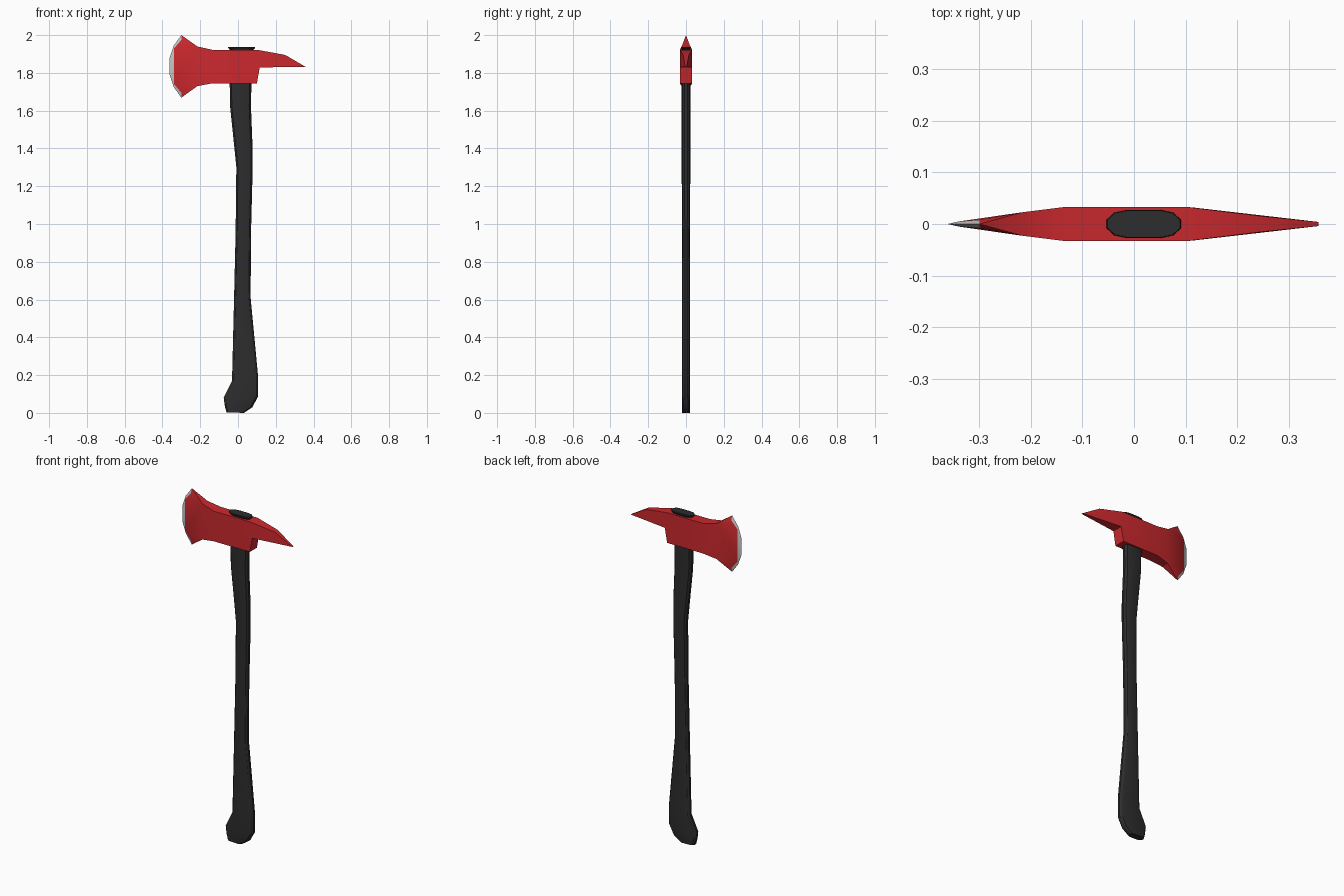
import bpy, bmesh, math

if "Cube" in bpy.data.objects:
    bpy.data.objects.remove(bpy.data.objects["Cube"])


def material(name, rgb):
    m = bpy.data.materials.new(name)
    m.diffuse_color = (*rgb, 1)
    m.use_nodes = True
    m.node_tree.nodes["Principled BSDF"].inputs["Base Color"].default_value = m.diffuse_color
    return m


RED = material("red paint", (0.60, 0.022, 0.027))
STEEL = material("bare steel", (0.55, 0.55, 0.55))
BLACK = material("black grip", (0.026, 0.026, 0.026))


def finish(name, bm, mats, angle):
    bmesh.ops.recalc_face_normals(bm, faces=bm.faces)
    mesh = bpy.data.meshes.new(name)
    bm.to_mesh(mesh)
    bm.free()
    for m in mats:
        mesh.materials.append(m)
    ob = bpy.data.objects.new(name, mesh)
    bpy.context.collection.objects.link(ob)
    bpy.ops.object.select_all(action='DESELECT')
    ob.select_set(True)
    bpy.context.view_layer.objects.active = ob
    bpy.ops.object.shade_smooth_by_angle(angle=math.radians(angle))
    return ob


def oval_loft(name, stations, mats, steps=5):
    """Skin rounded-end sections given as (z_left, x_left, z_right, x_right, half_width, end_depth)."""
    bm = bmesh.new()
    rings = []
    for zl, xl, zr, xr, w, d in stations:
        pts = []
        for side in (1, -1):
            for i in range(steps + 1):
                a = side * math.pi / 2 - math.pi * i / steps
                # right end runs +90..-90 degrees, left end -90..-270
                x = (xr - d if side == 1 else xl + d) + d * math.cos(a)
                z = zl + (zr - zl) * (x - xl) / (xr - xl)
                pts.append(bm.verts.new((x, w * math.sin(a), z)))
        rings.append(pts)
    for a, b in zip(rings, rings[1:]):
        for i in range(len(a)):
            j = (i + 1) % len(a)
            bm.faces.new((a[i], a[j], b[j], b[i]))
    bm.faces.new(rings[0])
    bm.faces.new(rings[-1])
    return finish(name, bm, mats, 30)


# Curved handle with a flared foot: (z left, x left, z right, x right, half width, end depth)
oval_loft("handle", [
    (0.003, -0.062, 0.000, 0.032, 0.020, 0.020),
    (0.035, -0.071, 0.030, 0.077, 0.021, 0.025),
    (0.080, -0.077, 0.085, 0.107, 0.021, 0.028),
    (0.170, -0.033, 0.200, 0.107, 0.021, 0.026),
    (0.610, -0.022, 0.610, 0.068, 0.021, 0.024),
    (0.950, -0.014, 0.950, 0.070, 0.021, 0.024),
    (1.300, -0.010, 1.300, 0.079, 0.023, 0.024),
    (1.390, -0.019, 1.390, 0.079, 0.023, 0.024),
    (1.620, -0.043, 1.620, 0.070, 0.023, 0.026),
    (1.780, -0.046, 1.780, 0.073, 0.024, 0.026),
], [BLACK])

# Handle end showing through the top of the head
oval_loft("handle_cap", [
    (1.900, -0.045, 1.900, 0.083, 0.022, 0.036),
    (1.922, -0.045, 1.922, 0.083, 0.022, 0.036),
    (1.932, -0.055, 1.932, 0.093, 0.027, 0.040),
    (1.938, -0.053, 1.938, 0.091, 0.026, 0.040),
], [BLACK])

# Head outline, clockwise from the upper blade corner: (x, z, half thickness)
outline = [
    (-0.300, 1.975, 0.008), (-0.215, 1.940, 0.023), (-0.135, 1.922, 0.033),
    (0.103, 1.922, 0.033), (0.250, 1.895, 0.015), (0.358, 1.832, 0.004),
    (0.115, 1.829, 0.032), (0.100, 1.745, 0.033), (-0.135, 1.745, 0.033),
    (-0.215, 1.730, 0.023), (-0.300, 1.695, 0.008), (-0.340, 1.742, 0.005),
    (-0.340, 1.928, 0.005),
]
bm = bmesh.new()
sides = [[bm.verts.new((x, s * y, z)) for x, z, y in outline] for s in (-1, 1)]
F, B = sides

# Cheeks: blade, body block and pick
for v in sides:
    for ids in ((0, 1, 12), (1, 9, 11, 12), (9, 10, 11), (1, 2, 8, 9),
                (2, 3, 6, 7, 8), (3, 4, 6), (4, 5, 6)):
        bm.faces.new([v[i] for i in ids])

# Top, pick tip, pick underside, block end and bottom
for i in range(1, 9):
    bm.faces.new((F[i], F[i + 1], B[i + 1], B[i]))

# Cutting edge line on the centre plane, with pointed corners
edge = [bm.verts.new((x, 0, z)) for x, z in
        ((-0.300, 2.0), (-0.340, 1.945), (-0.362, 1.880),
         (-0.362, 1.790), (-0.340, 1.725), (-0.300, 1.669))]
for corner, shoulder, tip in ((0, 1, edge[0]), (10, 9, edge[5])):
    bm.faces.new((F[shoulder], tip, B[shoulder]))
    for v in sides:
        bm.faces.new((v[corner], v[shoulder], tip))

# Ground steel bevel
for v in sides:
    for f in ((v[0], edge[0], edge[1], v[12]), (v[12], edge[1], edge[2]),
              (v[12], edge[2], edge[3], v[11]), (v[11], edge[3], edge[4]),
              (v[11], edge[4], edge[5], v[10])):
        bm.faces.new(f).material_index = 1
finish("axe_head", bm, [RED, STEEL], 25)
